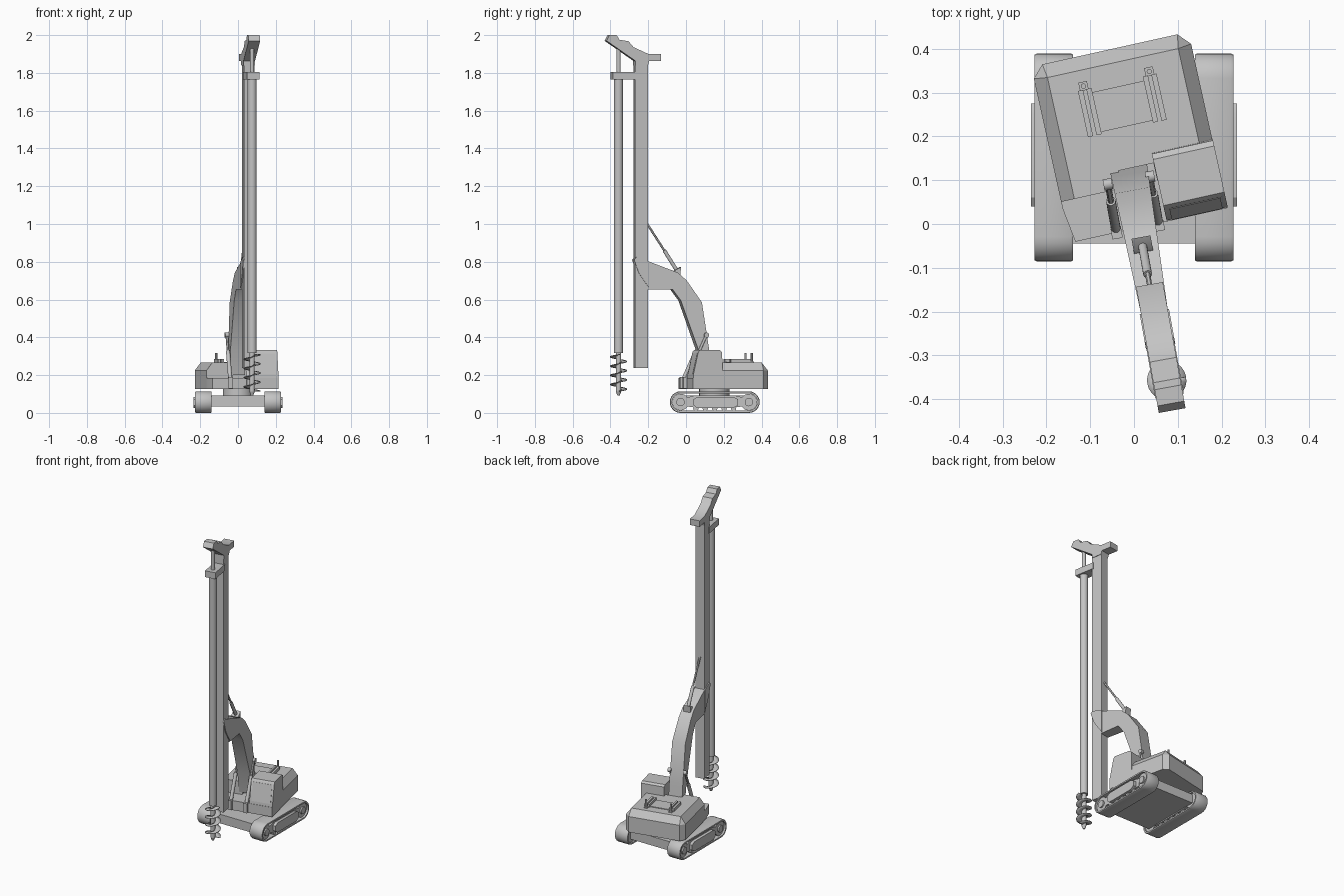
import bpy, bmesh, math
from mathutils import Matrix, Vector

if "Cube" in bpy.data.objects:
    bpy.data.objects.remove(bpy.data.objects["Cube"], do_unlink=True)

grey = bpy.data.materials.new("plain_grey")
grey.use_nodes = True
COLOUR = (0.55, 0.55, 0.55, 1)
grey.diffuse_color = COLOUR
grey.node_tree.nodes["Principled BSDF"].inputs["Base Color"].default_value = COLOUR


def frame(x, y, degrees):
    return Matrix.Translation((x, y, 0)) @ Matrix.Rotation(math.radians(degrees), 4, 'Z')


BASE = Matrix.Identity(4)
HOUSE = frame(0, 0.15, 12.5)       # slewed upper body
ARM = frame(-0.012, 0.125, 10.2)   # boom, mast and drill
made = []


def finish(name, bm, place, doubles=True):
    if doubles:
        bmesh.ops.remove_doubles(bm, verts=bm.verts, dist=1e-5)
    bmesh.ops.recalc_face_normals(bm, faces=bm.faces)
    bm.transform(place)
    mesh = bpy.data.meshes.new(name)
    bm.to_mesh(mesh)
    bm.free()
    mesh.materials.append(grey)
    ob = bpy.data.objects.new(name, mesh)
    bpy.context.collection.objects.link(ob)
    made.append(ob)
    return ob


def loft(name, rings, place):
    """Closed solid through rings of matching points."""
    bm = bmesh.new()
    loops = [[bm.verts.new(p) for p in ring] for ring in rings]
    n = len(loops[0])
    for a, b in zip(loops, loops[1:]):
        for i in range(n):
            j = (i + 1) % n
            bm.faces.new((a[i], a[j], b[j], b[i]))
    bm.faces.new(loops[0][::-1])
    bm.faces.new(loops[-1])
    return finish(name, bm, place)


def side_profile(name, pts, x0, x1, place, width=None):
    """Extrude a (y, z) profile across x; width(y) scales it for taper."""
    w = width or (lambda y: 1)
    return loft(name, [[(x * w(y), y, z) for y, z in pts] for x in (x0, x1)], place)


def box(name, lo, hi, place):
    pts = [(lo[1], lo[2]), (hi[1], lo[2]), (hi[1], hi[2]), (lo[1], hi[2])]
    return side_profile(name, pts, lo[0], hi[0], place)


def rod(name, p, q, r, place, sides=20, r2=None):
    p, q = Vector(p), Vector(q)
    bm = bmesh.new()
    bmesh.ops.create_cone(bm, cap_ends=True, segments=sides, radius1=r,
                          radius2=r if r2 is None else r2, depth=(q - p).length)
    turn = (q - p).to_track_quat('Z', 'Y').to_matrix().to_4x4()
    bm.transform(Matrix.Translation((p + q) / 2) @ turn)
    return finish(name, bm, place)


def arm_pts(pts):
    """World y to distance along the arm."""
    return [((y - 0.125) / 0.984, z) for y, z in pts]


# Undercarriage
box("chassis_plate", (-0.15, -0.045, 0.035), (0.15, 0.345, 0.092), BASE)
rod("slew_ring", (0, 0.15, 0.09), (0, 0.15, 0.126), 0.08, BASE, 32)


def stadium(r, y0=-0.029, y1=0.333, zc=0.057, steps=12):
    out = []
    for k in range(2 * steps + 2):
        front = k <= steps
        a = math.pi / 2 + math.pi * (k if front else k - 1) / steps
        out.append(((y0 if front else y1) + r * math.cos(a), zc + r * math.sin(a)))
    return out


for side, s in (("left", 1), ("right", -1)):
    # Track belt: closed band with open sides
    bm = bmesh.new()
    rings = [[bm.verts.new((s * x, y, z)) for y, z in stadium(r)]
             for x, r in ((0.139, 0.045), (0.139, 0.054), (0.145, 0.057),
                          (0.221, 0.057), (0.227, 0.054), (0.227, 0.045))]
    n = len(rings[0])
    for a, b in zip(rings, rings[1:] + rings[:1]):
        for i in range(n):
            j = (i + 1) % n
            bm.faces.new((a[i], a[j], b[j], b[i]))
    finish(side + "_track", bm, BASE)
    # Wheels, rollers and side frame
    for label, y in (("front", -0.029), ("rear", 0.333)):
        rod(f"{side}_{label}_wheel", (s * 0.148, y, 0.057), (s * 0.216, y, 0.057), 0.044, BASE, 28)
        rod(f"{side}_{label}_hub", (s * 0.21, y, 0.057), (s * 0.225, y, 0.057), 0.022, BASE)
    for k in range(5):
        y = 0.052 + k * 0.05
        rod(f"{side}_roller_{k}", (s * 0.15, y, 0.024), (s * 0.22, y, 0.024), 0.014, BASE, 16)
    side_profile(side + "_track_frame",
                 [(0, 0.035), (0.05, 0.028), (0.255, 0.028), (0.305, 0.035),
                  (0.305, 0.08), (0.26, 0.092), (0.045, 0.092), (0, 0.08)],
                 s * 0.145, s * 0.217, BASE)
    side_profile(side + "_frame_cover",
                 [(0.04, 0.04), (0.06, 0.025), (0.25, 0.025), (0.275, 0.04),
                  (0.275, 0.072), (0.25, 0.085), (0.06, 0.085), (0.04, 0.072)],
                 s * 0.2, s * 0.235, BASE)

# Upper body with bevelled roof and a notch for the boom foot
half = [(0.041, -0.02), (0.041, -0.061), (0.184, -0.061), (0.184, 0.227), (0.158, 0.255)]
outline = half + [(-x, y) for x, y in half[::-1]]
roof = [(max(-0.153, min(0.153, x)), min(y, 0.223)) for x, y in outline]
loft("engine_house", [[(x, y, 0.126) for x, y in outline],
                      [(x, y, 0.225) for x, y in outline],
                      [(x, y, 0.266) for x, y in roof]], HOUSE)
deck = [(-0.172, -0.157), (0.184, -0.157), (0.184, -0.015), (-0.184, -0.015), (-0.184, -0.078)]
loft("front_deck", [[(x, y, z) for x, y in deck] for z in (0.126, 0.186)], HOUSE)

# Cab with sloping windscreen and inset windows
side_profile("cab", [(-0.155, 0.13), (-0.155, 0.2), (-0.128, 0.322), (-0.12, 0.332),
                     (-0.012, 0.332), (0.001, 0.322), (0.006, 0.13)], 0.042, 0.185, HOUSE)
side_profile("windscreen", [(-0.156, 0.205), (-0.131, 0.315), (-0.125, 0.315), (-0.15, 0.205)],
             0.054, 0.173, HOUSE)

# Roof rails, hatch and posts
box("roof_hatch", (-0.07, 0.075, 0.26), (0.07, 0.168, 0.27), HOUSE)
for side, s in (("left", 1), ("right", -1)):
    for k, x in enumerate((0.066, 0.086)):
        box(f"{side}_roof_rail_{k}", (s * x - 0.006, 0.07, 0.26), (s * x + 0.006, 0.178, 0.285), HOUSE)
    box(side + "_post_foot", (s * 0.077 - 0.01, 0.176, 0.26), (s * 0.077 + 0.01, 0.196, 0.272), HOUSE)
    rod(side + "_roof_post", (s * 0.077, 0.186, 0.26), (s * 0.077, 0.186, 0.318), 0.006, HOUSE, 12)

# Boom, tapering towards the mast
boom = arm_pts([(0.13, 0.2), (0.114, 0.341), (0.077, 0.585), (-0.003, 0.701), (-0.05, 0.743),
                (-0.206, 0.803), (-0.206, 0.653), (-0.077, 0.653), (-0.034, 0.595),
                (0.056, 0.341), (0.085, 0.2)])
side_profile("boom", boom, -0.043, 0.043, ARM, lambda y: 1 + 0.85 * min(0, max(y, -0.35)))
clevis = arm_pts([(-0.2, 0.8), (-0.268, 0.825), (-0.28, 0.81), (-0.255, 0.74), (-0.2, 0.66)])
for side, s in (("left", 1), ("right", -1)):
    side_profile(side + "_mast_clevis", clevis, s * 0.027, s * 0.034, ARM)

# Boom lift cylinders
for side, x in (("left", 0.045), ("right", -0.053)):
    low, mid, top = [Vector((x, y, z)) for y, z in
                     arm_pts([(-0.012, 0.16), (0.062, 0.327), (0.1, 0.412)])]
    rod(side + "_lift_barrel", low, mid, 0.011, ARM, 16)
    rod(side + "_lift_rod", mid, top, 0.007, ARM, 12)
    rod(side + "_lift_pin", top - Vector((0.01, 0, 0)), top + Vector((0.01, 0, 0)), 0.013, ARM, 16)
    box(side + "_lift_foot", low - Vector((0.012, 0.012, 0.03)), low + Vector((0.012, 0.012, 0.03)), ARM)

# Mast tilt cylinder
low, mid, top = [Vector((0, y, z)) for y, z in
                 arm_pts([(-0.045, 0.748), (-0.115, 0.86), (-0.207, 1.003)])]
rod("tilt_barrel", low, mid, 0.01, ARM, 16)
rod("tilt_rod", mid, top, 0.006, ARM, 12)
side_profile("tilt_bracket", arm_pts([(-0.07, 0.74), (-0.058, 0.757), (-0.03, 0.772), (-0.035, 0.72)]),
             -0.022, 0.022, ARM)

# Mast and crown head
(m0, _), (m1, _) = arm_pts([(-0.274, 0), (-0.207, 0)])
box("mast", (-0.028, m0, 0.237), (0.028, m1, 1.87), ARM)
head = arm_pts([(-0.426, 1.97), (-0.41, 2.0), (-0.373, 2.0), (-0.357, 1.975), (-0.31, 1.968),
                (-0.283, 1.936), (-0.204, 1.9), (-0.138, 1.9), (-0.138, 1.862), (-0.2, 1.862),
                (-0.207, 1.84), (-0.274, 1.84), (-0.274, 1.864)])
side_profile("crown_head", head, -0.031, 0.031, ARM)

# Drill string
dy = arm_pts([(-0.357, 0)])[0][0]
box("drill_guide", (-0.033, dy - 0.037, 1.766), (0.033, m0 + 0.01, 1.806), ARM)
rod("upper_rod", (0, dy, 1.79), (0, dy, 1.95), 0.011, ARM, 16)
rod("drill_pipe", (0, dy, 0.318), (0, dy, 1.77), 0.024, ARM, 28)
rod("auger_shaft", (0, dy, 0.112), (0, dy, 0.32), 0.014, ARM, 16)
rod("auger_tip", (0, dy, 0.092), (0, dy, 0.112), 0.006, ARM, 16, 0.014)

# Auger flight as a helical strip
bm = bmesh.new()
TURNS, PER = 4, 24
pairs = []
for k in range(TURNS * PER + 1):
    a = 2 * math.pi * k / PER
    z = 0.115 + 0.195 * k / (TURNS * PER)
    pairs.append([bm.verts.new((r * math.cos(a), dy + r * math.sin(a), z)) for r in (0.012, 0.045)])
for (a, b), (c, d) in zip(pairs, pairs[1:]):
    bm.faces.new((a, b, d, c))
flight = finish("auger_flight", bm, ARM)
thick = flight.modifiers.new("thickness", 'SOLIDIFY')
thick.thickness = 0.004
thick.offset = 0

# Smooth the round parts, keep hard edges
for ob in bpy.context.selected_objects:
    ob.select_set(False)
for ob in made:
    ob.select_set(True)
bpy.context.view_layer.objects.active = made[0]
bpy.ops.object.shade_smooth_by_angle(angle=math.radians(30))
